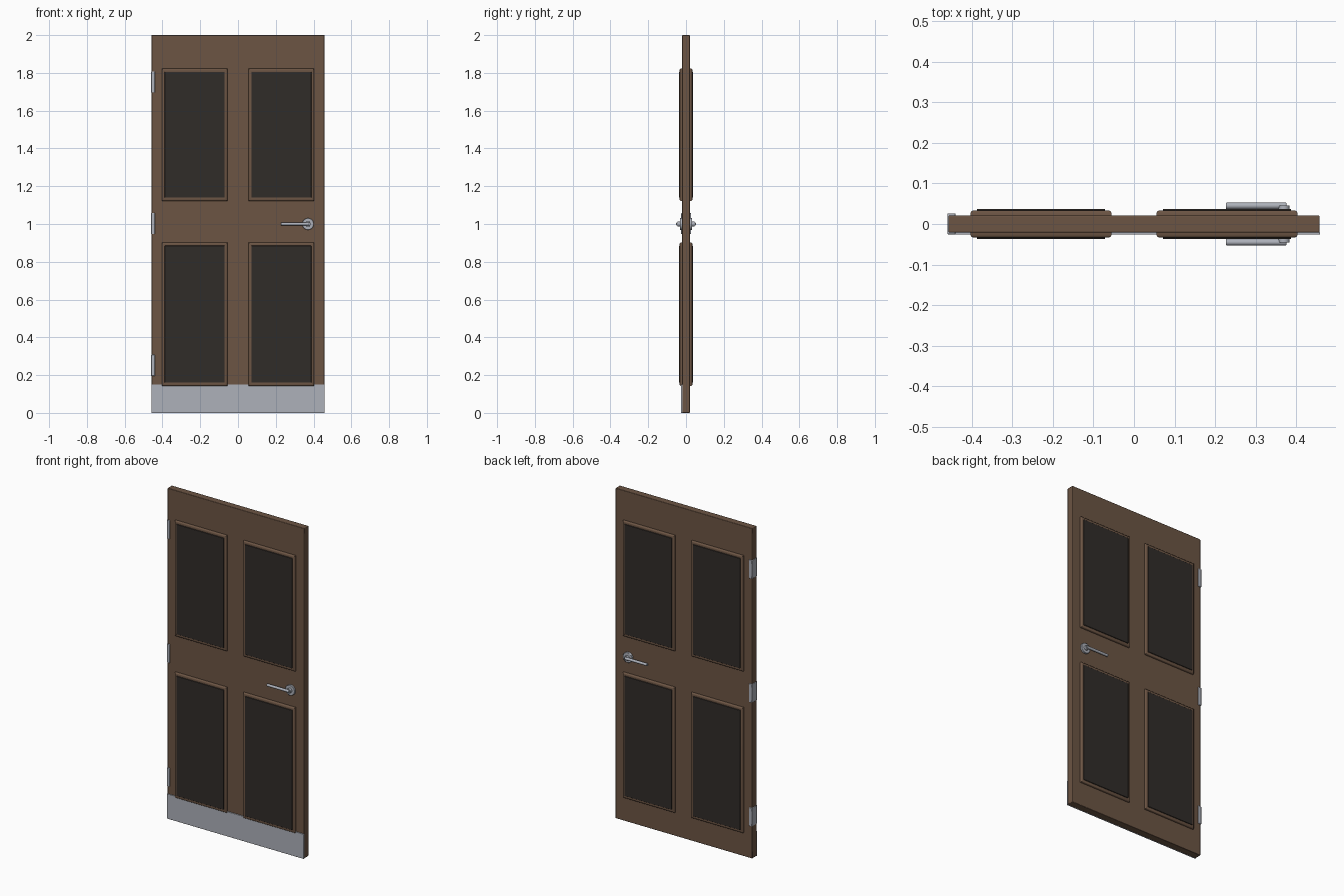
import bpy, bmesh, math
from mathutils import Matrix

if "Cube" in bpy.data.objects:
    bpy.data.objects.remove(bpy.data.objects["Cube"])


def material(name, rgb):
    m = bpy.data.materials.new(name)
    m.diffuse_color = (*rgb, 1)
    m.use_nodes = True
    m.node_tree.nodes["Principled BSDF"].inputs["Base Color"].default_value = m.diffuse_color
    return m


WOOD = material("brown_wood", (0.15, 0.09, 0.057))
DARK = material("dark_panel", (0.03, 0.025, 0.022))
METAL = material("satin_metal", (0.42, 0.44, 0.49))


def finish(name, bm, mat, bevel=0, segments=2):
    bmesh.ops.recalc_face_normals(bm, faces=bm.faces)
    mesh = bpy.data.meshes.new(name)
    bm.to_mesh(mesh)
    bm.free()
    ob = bpy.data.objects.new(name, mesh)
    bpy.context.collection.objects.link(ob)
    mesh.materials.append(mat)
    if bevel:
        b = ob.modifiers.new("bevel", 'BEVEL')
        b.width, b.segments, b.limit_method = bevel, segments, 'ANGLE'
    bpy.ops.object.select_all(action='DESELECT')
    ob.select_set(True)
    bpy.context.view_layer.objects.active = ob
    bpy.ops.object.shade_smooth_by_angle(angle=math.radians(35))
    return ob


def box(name, x, y, z, mat, bevel=0):
    bm = bmesh.new()
    bmesh.ops.create_cube(bm, size=1)
    for v in bm.verts:
        v.co = [(a + b) / 2 + c * (b - a) for (a, b), c in zip((x, y, z), v.co)]
    return finish(name, bm, mat, bevel)


def rod(name, start, end, radius, mat, axis, bevel=0):
    # cylinder along x or y between two points
    bm = bmesh.new()
    length = sum(abs(b - a) for a, b in zip(start, end))
    mid = [(a + b) / 2 for a, b in zip(start, end)]
    turn = Matrix.Rotation(math.pi / 2, 4, 'Y' if axis == 'x' else 'X')
    bmesh.ops.create_cone(bm, cap_ends=True, segments=32, radius1=radius,
                          radius2=radius, depth=length,
                          matrix=Matrix.Translation(mid) @ turn)
    return finish(name, bm, mat, bevel)


def moulding(name, x, z, side):
    # mitred frame: rounded profile of (inset, depth) swept round a rectangle
    profile = [(0, 0.018), (0, 0.028), (0.002, 0.0315), (0.006, 0.0335),
               (0.014, 0.0335), (0.020, 0.032), (0.020, 0.018)]
    bm = bmesh.new()
    rings = []
    for d, y in profile:
        corners = [(x[0] + d, z[0] + d), (x[1] - d, z[0] + d),
                   (x[1] - d, z[1] - d), (x[0] + d, z[1] - d)]
        rings.append([bm.verts.new((cx, side * y, cz)) for cx, cz in corners])
    for i, a in enumerate(rings):
        b = rings[(i + 1) % len(rings)]
        for k in range(4):
            j = (k + 1) % 4
            bm.faces.new((a[k], a[j], b[j], b[k]))
    return finish(name, bm, WOOD)


# Door slab and kick plate
box("door_slab", (-0.458, 0.458), (-0.021, 0.021), (0, 2), WOOD, 0.003)
box("kick_plate", (-0.459, 0.459), (-0.0265, -0.019), (0, 0.15), METAL, 0.001)

# Four panels with mouldings, on both faces
for side, face in ((-1, "front"), (1, "back")):
    for row, z in (("lower", (0.143, 0.902)), ("upper", (1.122, 1.822))):
        for hand, x in (("left", (-0.403, -0.056)), ("right", (0.056, 0.403))):
            label = f"{face}_{row}_{hand}"
            moulding(label + "_moulding", x, z, side)
            box(label + "_panel", (x[0] + 0.015, x[1] - 0.015),
                sorted((side * 0.018, side * 0.037)),
                (z[0] + 0.017, z[1] - 0.017), DARK, 0.002)

    # Lever handle
    hx, hz = 0.37, 1.0
    rod(face + "_handle_rose", (hx, side * 0.019, hz), (hx, side * 0.032, hz),
        0.031, METAL, 'y', 0.002)
    rod(face + "_handle_neck", (hx, side * 0.03, hz), (hx, side * 0.046, hz),
        0.014, METAL, 'y', 0.001)
    rod(face + "_handle_lever", (0.227, side * 0.045, hz), (0.376, side * 0.045, hz),
        0.008, METAL, 'x', 0.002)

# Hinges wrapping the left edge
for label, z in (("lower", 0.252), ("middle", 1.002), ("upper", 1.752)):
    box(label + "_hinge", (-0.460, -0.440), (-0.0255, 0.0265),
        (z - 0.056, z + 0.056), METAL, 0.002)
